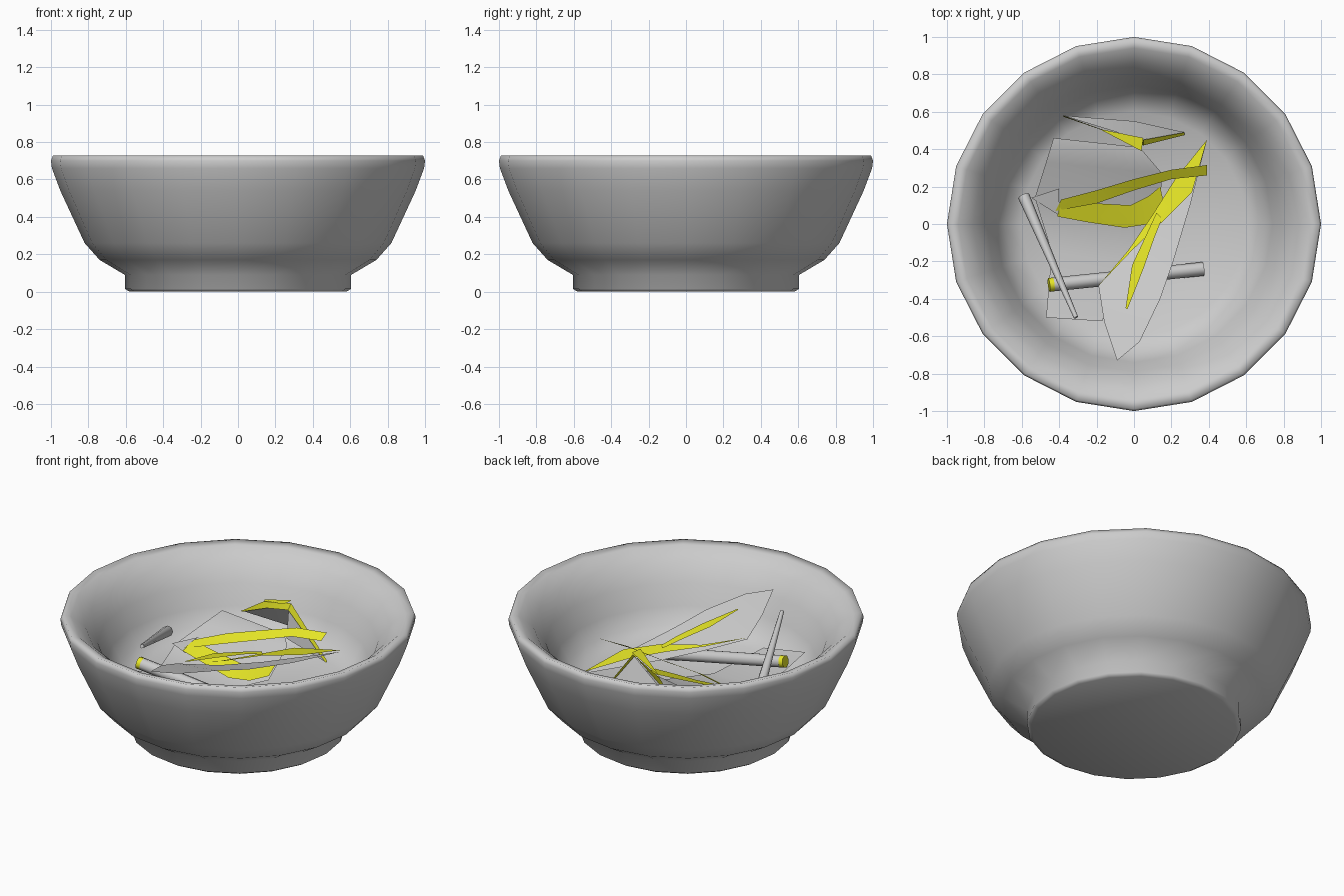
import bpy, bmesh, math
from mathutils import Vector

if "Cube" in bpy.data.objects:
    bpy.data.objects.remove(bpy.data.objects["Cube"])

yellow = bpy.data.materials.new("yellow")
yellow.diffuse_color = (0.8, 0.8, 0.02, 1)
yellow.use_nodes = True
yellow.node_tree.nodes["Principled BSDF"].inputs["Base Color"].default_value = yellow.diffuse_color


def make_object(name, bm, angle, material=None):
    mesh = bpy.data.meshes.new(name)
    bm.to_mesh(mesh)
    bm.free()
    obj = bpy.data.objects.new(name, mesh)
    bpy.context.collection.objects.link(obj)
    for p in mesh.polygons:
        p.use_smooth = True
    mesh.set_sharp_from_angle(angle=math.radians(angle))
    if material:
        mesh.materials.append(material)
    return obj


def lathe(name, profile, sides):
    """Revolve (radius, z) points around z; radius 0 gives a pole."""
    bm = bmesh.new()
    rings = []
    for r, z in profile:
        if r == 0:
            rings.append([bm.verts.new((0, 0, z))] * sides)
        else:
            rings.append([bm.verts.new((r * math.cos(2 * math.pi * i / sides),
                                        r * math.sin(2 * math.pi * i / sides), z))
                          for i in range(sides)])
    for a, b in zip(rings, rings[1:]):
        for i in range(sides):
            j = (i + 1) % sides
            bm.faces.new(list(dict.fromkeys((a[i], a[j], b[j], b[i]))))
    bmesh.ops.recalc_face_normals(bm, faces=bm.faces)
    return make_object(name, bm, 95)


def sheet(name, edge_a, edge_b, material=None):
    """Thin upward-facing strip between two edges."""
    bm = bmesh.new()
    a = [bm.verts.new(p) for p in edge_a]
    b = [bm.verts.new(p) for p in edge_b]
    for i in range(len(a) - 1):
        bm.faces.new((a[i], a[i + 1], b[i + 1], b[i]))
    bmesh.ops.remove_doubles(bm, verts=bm.verts, dist=0.001)
    bm.normal_update()
    if sum(f.normal.z * f.calc_area() for f in bm.faces) < 0:
        bmesh.ops.reverse_faces(bm, faces=bm.faces)
    return make_object(name, bm, 40, material)


def twig(name, start, end, r1, r2, material=None):
    """Tapered closed rod between two points."""
    s, e = Vector(start), Vector(end)
    bm = bmesh.new()
    bmesh.ops.create_cone(bm, cap_ends=True, segments=8, radius1=r1, radius2=r2,
                          depth=(e - s).length)
    obj = make_object(name, bm, 60, material)
    obj.location = (s + e) / 2
    obj.rotation_euler = (e - s).to_track_quat('Z', 'Y').to_euler()
    return obj


# Bowl with foot, rolled-in thick lip and a steep inner wall
lathe("bowl", [(0, 0), (0.58, 0), (0.605, 0.015), (0.605, 0.09), (0.74, 0.17),
               (0.82, 0.26), (0.95, 0.54), (0.995, 0.66), (1.0, 0.70), (0.99, 0.727),
               (0.94, 0.715), (0.86, 0.65), (0.79, 0.55), (0.74, 0.43),
               (0.69, 0.34), (0.60, 0.285), (0, 0.26)], 20)

# Large curled sheet on the bowl floor
sheet("floor_sheet",
      [(-.43, .46, .455), (-.47, .33, .41), (-.53, .14, .34), (-.44, -.15, .32), (-.47, -.50, .42)],
      [(.03, .41, .45), (.15, .27, .46), (.14, .10, .31), (-.05, -.20, .29), (-.17, -.52, .36)])
sheet("floor_sheet_corner", [(-.55, .14, .34), (-.40, .19, .40)], [(-.39, .04, .36), (-.40, .12, .40)])

# Curled-over yellow flap
sheet("curled_flap",
      [(-.41, .04, .37), (-.25, .01, .35), (-.05, -.02, .32), (.08, 0, .33), (.17, .06, .36)],
      [(-.39, .13, .40), (-.20, .11, .38), (-.02, .10, .36), (.08, .15, .38), (.14, .20, .40)],
      yellow)

# Raised strip crossing the bowl
sheet("raised_strip",
      [(-.42, .07, .37), (-.2, .11, .44), (0, .18, .49), (.2, .24, .545), (.39, .26, .56)],
      [(-.39, .13, .41), (-.2, .18, .48), (0, .24, .53), (.2, .29, .58), (.39, .315, .59)],
      yellow)

# Long pointed leaf with folded yellow edges
sheet("long_leaf",
      [(-.09, -.73, .62), (.03, -.63, .60), (.14, -.40, .56), (.21, -.20, .51),
       (.30, .10, .46), (.39, .45, .42)],
      [(-.09, -.73, .62), (-.16, -.52, .56), (-.19, -.33, .49), (-.03, -.14, .45),
       (.12, .07, .43), (.39, .45, .42)])
sheet("leaf_fold",
      [(-.19, -.33, .50), (-.03, -.14, .475), (.10, .05, .48), (.22, .24, .48), (.39, .45, .43)],
      [(-.19, -.33, .50), (-.01, -.14, .48), (.16, .02, .50), (.31, .17, .485), (.39, .45, .43)],
      yellow)
sheet("leaf_spike",
      [(-.045, -.45, .59), (-.01, -.22, .56), (.06, -.07, .53), (.12, .06, .50)],
      [(-.035, -.455, .59), (.05, -.24, .56), (.11, -.07, .53), (.15, .03, .50)], yellow)

# Tent-shaped folded shard near the back
sheet("folded_shard_back", [(-.38, .58, .42), (0, .55, .43), (.27, .49, .31)],
      [(-.38, .58, .42), (.04, .45, .62), (.27, .48, .31)])
sheet("folded_shard_front", [(.04, .44, .60), (.27, .48, .31)],
      [(.04, .42, .42), (.27, .48, .31)])
sheet("folded_shard_tip", [(-.17, .505, .575), (.05, .46, .645)],
      [(-.17, .50, .565), (.04, .39, .645)], yellow)
sheet("folded_shard_edge", [(-.38, .58, .42), (-.17, .505, .565), (.05, .45, .63), (.27, .49, .315)],
      [(-.38, .575, .415), (-.15, .495, .53), (.05, .42, .60), (.27, .475, .31)], yellow)

# Two twigs, one with a yellow cut end
twig("leaning_twig", (-.59, .15, .40), (-.31, -.50, .63), .032, .012)
twig("lying_twig", (-.43, -.323, .42), (.37, -.24, .29), .037, .037)
twig("lying_twig_end", (-.455, -.326, .424), (-.43, -.323, .42), .037, .037, yellow)
